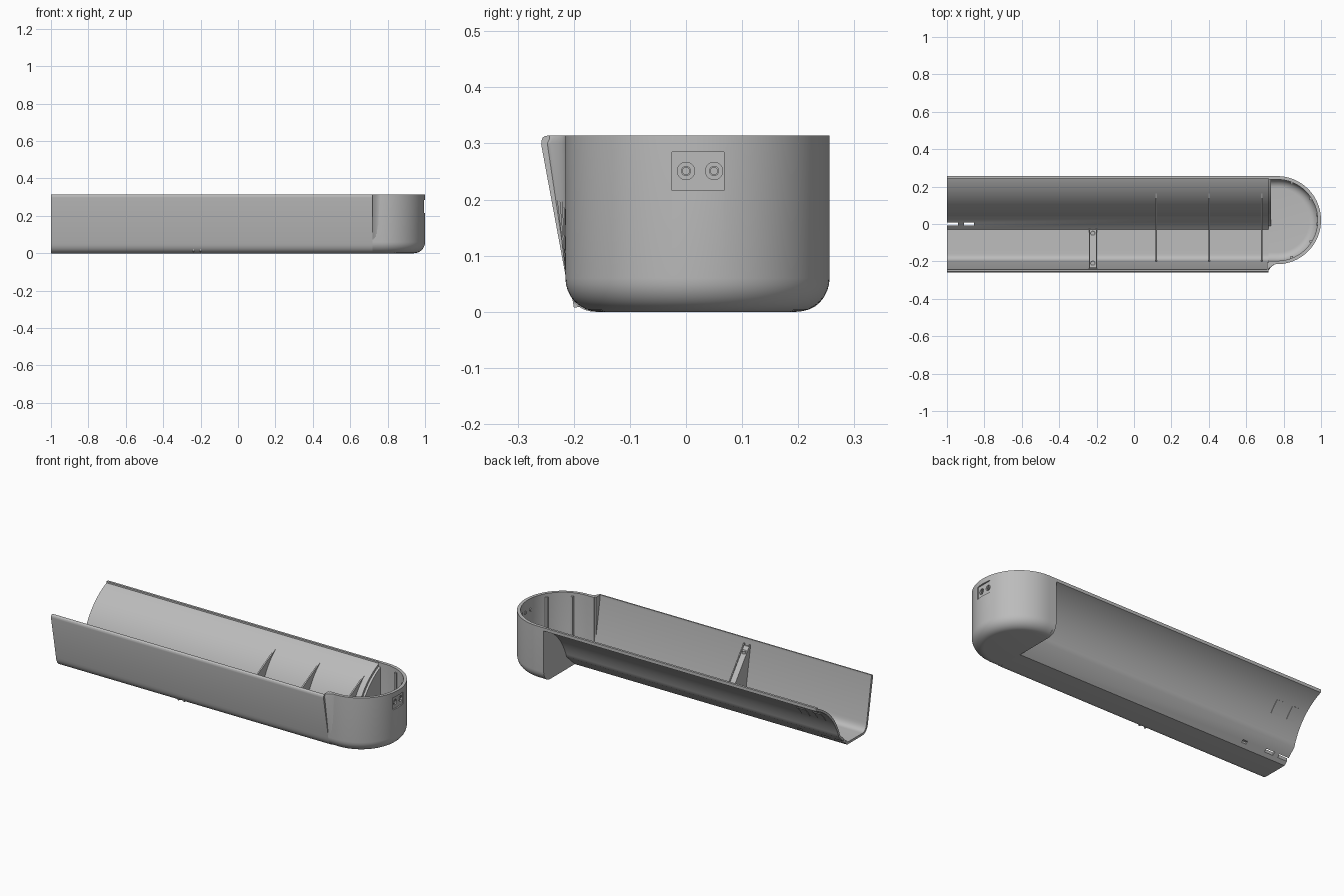
import bpy, bmesh
from math import sin, cos, pi
from mathutils import Vector

cube = bpy.data.objects.get("Cube")
if cube:
    bpy.data.objects.remove(cube)

grey = bpy.data.materials.new("plain_grey")
grey.use_nodes = True
grey.diffuse_color = (0.5, 0.5, 0.5, 1)
grey.node_tree.nodes["Principled BSDF"].inputs["Base Color"].default_value = (0.5, 0.5, 0.5, 1)


def finish(name, bm, smooth=True):
    bmesh.ops.recalc_face_normals(bm, faces=bm.faces)
    mesh = bpy.data.meshes.new(name)
    bm.to_mesh(mesh)
    bm.free()
    mesh.materials.append(grey)
    ob = bpy.data.objects.new(name, mesh)
    bpy.context.collection.objects.link(ob)
    if smooth:
        shade(ob)
    return ob


def shade(ob):
    bpy.ops.object.select_all(action='DESELECT')
    ob.select_set(True)
    bpy.context.view_layer.objects.active = ob
    bpy.ops.object.shade_smooth_by_angle(angle=0.5)


def loft(name, loops, smooth=True):
    """Closed solid through a list of equal closed loops."""
    bm = bmesh.new()
    rings = [[bm.verts.new(p) for p in loop] for loop in loops]
    n = len(rings[0])
    for a, b in zip(rings, rings[1:]):
        for i in range(n):
            bm.faces.new((a[i], a[(i + 1) % n], b[(i + 1) % n], b[i]))
    bm.faces.new(rings[0])
    bm.faces.new(rings[-1])
    return finish(name, bm, smooth)


def prism(name, profile, x0, x1, smooth=True):
    return loft(name, [[(x, y, z) for y, z in profile] for x in (x0, x1)], smooth)


def box(name, x0, x1, y0, y1, z0, z1):
    return prism(name, [(y0, z0), (y1, z0), (y1, z1), (y0, z1)], x0, x1, False)


def rod(name, x0, x1, y, z, r):
    return prism(name, [(y + r * cos(a * pi / 12), z + r * sin(a * pi / 12)) for a in range(24)], x0, x1)


def bezier(p, c, q, n):
    p, c, q = Vector(p), Vector(c), Vector(q)
    return [p * (1 - t) ** 2 + c * 2 * t * (1 - t) + q * t * t for t in (i / n for i in range(n + 1))]


def offset(path, d):
    """Path shifted to its left by d with mitred corners."""
    out = []
    for i, p in enumerate(path):
        dirs = [(path[j + 1] - path[j]).normalized() for j in (i - 1, i) if 0 <= j < len(path) - 1]
        normals = [Vector((-v.y, v.x)) for v in dirs]
        m = sum(normals, Vector((0, 0))).normalized()
        out.append(p + m * d / max(0.5, m.dot(normals[0])))
    return out


def cut(ob, cutters):
    for c in cutters:
        mod = ob.modifiers.new("cut", 'BOOLEAN')
        mod.object, mod.operation, mod.solver = c, 'DIFFERENCE', 'EXACT'
    dg = bpy.context.evaluated_depsgraph_get()
    mesh = bpy.data.meshes.new_from_object(ob.evaluated_get(dg))
    ob.modifiers.clear()
    ob.data = mesh
    for c in cutters:
        bpy.data.objects.remove(c)
    shade(ob)


TOP, JOIN, WALL = 0.314, 0.72, 0.013

# Trough: slanted front wall, flat floor, chamfer and coved back
cove = bezier((0.05, 0.07), (0.102, 0.229), (0.245, 0.292), 16)
outer = (bezier((-0.247, TOP), (-0.259, TOP), (-0.258, 0.298), 4)
         + bezier((-0.213, 0.055), (-0.205, 0), (-0.16, 0), 8)
         + [Vector((-0.025, 0))] + cove
         + [Vector((0.256, 0.296)), Vector((0.256, TOP))])
inner = offset(outer, WALL)
inner[-1].y = TOP
inner = [Vector((p.x, min(p.y, TOP))) for p in inner[4:]]
inner[0] = Vector((-0.243, 0.3))
inner.insert(0, Vector((-0.243, TOP)))
trough = prism("trough", outer + inner[::-1], -1, JOIN)
cut(trough, [box("slot_cutter", x0, x1, -0.007, 0.007, -0.05, h)
             for x0, x1, h in ((-1.02, -0.94, 0.06), (-0.91, -0.855, 0.06), (-0.735, -0.705, 0.028))])

# Rounded end bowl
MID, RAD, CX, FILLET = 0.0205, 0.2355, 0.7645, 0.06


def outline(inset, z):
    r = RAD - inset
    arc = [(CX + r * sin(a), MID - r * cos(a), z) for a in (i * pi / 48 for i in range(49))]
    return [(JOIN, MID - r, z)] + arc + [(JOIN, MID + r, z)]


def bowl_layers(extra, floor, r):
    curve = [(extra + r * (1 - sin(a)), floor + r * (1 - cos(a))) for a in (i * pi / 16 for i in range(9))]
    return curve + [(extra, TOP)]


layers = bowl_layers(0, 0, FILLET) + bowl_layers(0.018, WALL, FILLET - 0.015)[::-1]
bm = bmesh.new()
rows = [[bm.verts.new(p) for p in outline(i, z)] for i, z in layers]
for a, b in zip(rows, rows[1:]):
    for i in range(len(a) - 1):
        bm.faces.new((a[i], a[i + 1], b[i + 1], b[i]))
bm.faces.new(rows[0])
bm.faces.new(rows[-1])
bm.faces.new([r[0] for r in rows] + [r[-1] for r in rows[::-1]])
bowl = finish("end_bowl", bm)

# Flat cable panel with two round ports
ports = (0.0, 0.05)
cut(bowl, [box("panel_cutter", 0.991, 1.05, -0.025, 0.068, 0.216, 0.285)]
    + [rod("port_cutter", 0.983, 1.05, y, 0.251, 0.0155) for y in ports])
for y in ports:
    ring = rod("port_sleeve", 0.976, 0.989, y, 0.251, 0.009)
    cut(ring, [rod("sleeve_cutter", 0.98, 1.05, y, 0.251, 0.006)])

# Wall closing the bowl beneath the cove
end = [Vector((-0.025, 0))] + cove + [Vector((0.256, 0.296)), Vector((0.256, FILLET))]
end += bezier((0.256, FILLET), (0.25, 0.002), (0.196, 0), 8)[1:]
prism("bowl_end_wall", end, JOIN - 0.001, JOIN + 0.013)

# Concave blend from the slanted front wall into the bowl
sections = []
for i in range(9):
    t = i / 8
    f = 1 - sin(t * pi / 2)
    x = 0.712 + 0.05 * t
    sections.append([(x, -0.2145 - 0.0435 * f, 0.3), (x, -0.2145 - 0.033 * f, TOP),
                     (x, -0.205, TOP), (x, -0.205, 0.06), (x, -0.2135, 0.06)])
loft("front_blend", sections)

# Scooped dividers across the trough
bed = [p for p in offset(outer, WALL / 2)[4:] if p.y < 0.285]
scoop = bezier(bed[-1], (0, 0.18), bed[0], 14)
for x in (0.12, 0.402, 0.682):
    prism("divider", bed + scoop[1:-1], x - 0.004, x + 0.004)

# Sloping bracket behind the front wall
for x in (-0.24, -0.204):
    prism("bracket_side", [(-0.245, 0.285), (-0.232, 0.285), (-0.02, 0.012), (-0.2, 0.008)],
          x, x + 0.006, False)
prism("bracket_web", [(-0.242, 0.275), (-0.232, 0.275), (-0.025, 0.009), (-0.04, 0.009)],
      -0.236, -0.203, False)
for y, z in ((-0.21, 0.25), (-0.05, 0.045)):
    bm = bmesh.new()
    bmesh.ops.create_cone(bm, cap_ends=True, segments=20, radius1=0.012, radius2=0.012, depth=0.014)
    bmesh.ops.translate(bm, verts=bm.verts, vec=(-0.22, y, z))
    finish("bracket_boss", bm)

# Vertical ribs inside the bowl
for k in (0.12, 0.32, 0.68, 0.88):
    a, r = k * pi, RAD - 0.022
    x, y = CX + r * sin(a), MID - r * cos(a)
    box("bowl_rib", x - 0.006, x + 0.006, y - 0.006, y + 0.006, 0.03, 0.295)

# Thin square pads on the cove's underside
skin = [p for p in cove if 0.17 < p.y < 0.235]
for x in (-0.93, -0.83):
    prism("cove_pad", skin + offset(skin, -0.003)[::-1], x - 0.025, x + 0.025)
